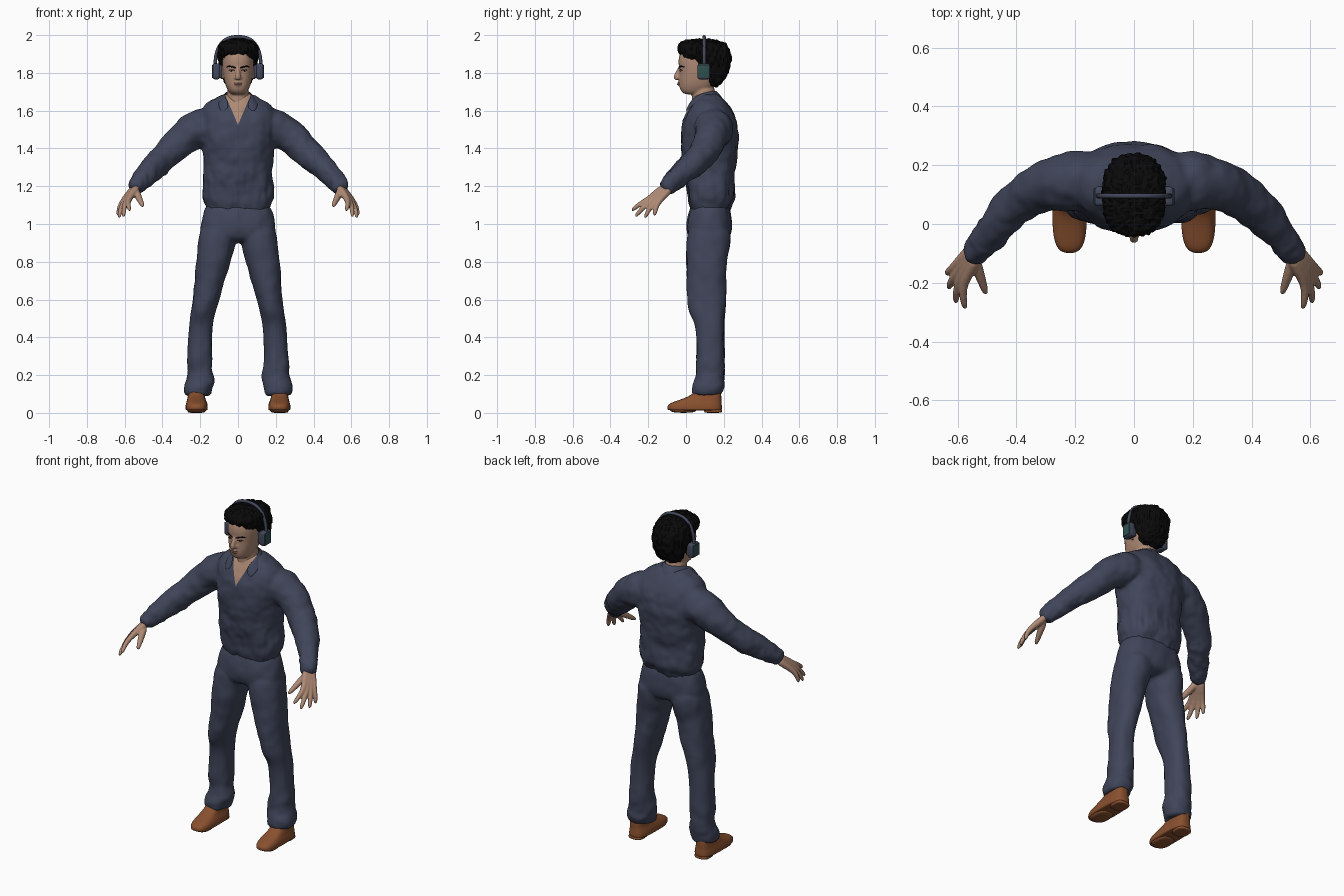
import bpy, bmesh, math
from mathutils import Vector, noise

cube = bpy.data.objects.get("Cube")
if cube:
    bpy.data.objects.remove(cube)


def material(name, r, g, b):
    m = bpy.data.materials.new(name)
    m.use_nodes = True
    m.diffuse_color = (r, g, b, 1)
    bsdf = m.node_tree.nodes["Principled BSDF"]
    bsdf.inputs["Base Color"].default_value = (r, g, b, 1)
    bsdf.inputs["Roughness"].default_value = 0.8
    return m


CLOTH = material("navy cloth", .05, .059, .1)
SKIN = material("skin", .42, .25, .175)
HAIR = material("black hair", .003, .003, .003)
LEATHER = material("brown leather", .25, .08, .028)
PLASTIC = material("blue grey plastic", .055, .063, .105)
TEAL = material("teal plastic", .03, .08, .08)
WHITE = material("eye white", .4, .34, .3)
LIP = material("lips", .33, .165, .12)


def bridge(bm, rings):
    """Skin a list of vertex rings and cap both ends."""
    n = len(rings[0])
    for a, b in zip(rings, rings[1:]):
        for i in range(n):
            bm.faces.new((a[i], a[(i + 1) % n], b[(i + 1) % n], b[i]))
    bm.faces.new(rings[0])
    bm.faces.new(rings[-1])


def stack(bm, rows, power=2.4, n=20):
    """Loft horizontal rounded sections: (z, x0, x1, y0, y1)."""
    rings = []
    for z, x0, x1, y0, y1 in rows:
        ring = []
        for i in range(n):
            a = math.tau * i / n
            c, s = math.cos(a), math.sin(a)
            x = (x0 + x1) / 2 + (x1 - x0) / 2 * math.copysign(abs(c) ** (2 / power), c)
            y = (y0 + y1) / 2 + (y1 - y0) / 2 * math.copysign(abs(s) ** (2 / power), s)
            ring.append(bm.verts.new((x, y, z)))
        rings.append(ring)
    bridge(bm, rings)


def body(bm, rows, power=2.4):
    """Stack that is symmetric in x: (z, half width, y0, y1)."""
    stack(bm, [(z, -w, w, y0, y1) for z, w, y0, y1 in rows], power)


def tube(bm, points, radii, n=12):
    pts = [Vector(p) for p in points]
    rings = []
    for k, p in enumerate(pts):
        t = (pts[min(k + 1, len(pts) - 1)] - pts[max(k - 1, 0)]).normalized()
        u = t.cross(Vector((0, 1, 0))).normalized()
        v = t.cross(u)
        rings.append([bm.verts.new(p + radii[k] * (u * math.cos(a) + v * math.sin(a)))
                      for a in (math.tau * i / n for i in range(n))])
    bridge(bm, rings)


def finish(name, bm, mat, mirror=False, sub=0, voxel=0, smooth=0, fold=None, thick=0, angle=50):
    bmesh.ops.recalc_face_normals(bm, faces=bm.faces)
    me = bpy.data.meshes.new(name)
    bm.to_mesh(me)
    bm.free()
    ob = bpy.data.objects.new(name, me)
    bpy.context.collection.objects.link(ob)
    me.materials.append(mat)
    if mirror:
        ob.modifiers.new("mirror", 'MIRROR')
    if thick:
        ob.modifiers.new("thickness", 'SOLIDIFY').thickness = thick
    if sub:
        m = ob.modifiers.new("round", 'SUBSURF')
        m.levels = m.render_levels = sub
    if voxel:
        m = ob.modifiers.new("blend", 'REMESH')
        m.mode = 'VOXEL'
        m.voxel_size = voxel
    if smooth:
        m = ob.modifiers.new("relax", 'SMOOTH')
        m.iterations = smooth
    bpy.ops.object.select_all(action='DESELECT')
    ob.select_set(True)
    bpy.context.view_layer.objects.active = ob
    bpy.ops.object.convert(target='MESH')
    if fold:
        moves = [v.co + v.normal * fold(v.co) for v in ob.data.vertices]
        for v, co in zip(ob.data.vertices, moves):
            v.co = co
    bpy.ops.object.shade_smooth_by_angle(angle=math.radians(angle))
    return ob


# Shirt: torso and sleeves blended together, with soft folds
bm = bmesh.new()
body(bm, [(1.04, .16, .03, .225), (1.09, .165, .02, .235), (1.12, .19, .01, .255),
          (1.16, .2, .005, .26), (1.22, .184, 0, .257), (1.32, .184, -.02, .265),
          (1.42, .192, -.033, .28), (1.5, .2, -.03, .282), (1.58, .208, -.008, .264),
          (1.63, .185, .02, .23), (1.665, .125, .04, .2), (1.69, .075, .055, .175)])
for s in (1, -1):
    arm = [(.1, .15, 1.51), (.205, .147, 1.517), (.28, .138, 1.463), (.355, .103, 1.393),
           (.415, .058, 1.332), (.478, -.015, 1.272), (.535, -.088, 1.208), (.558, -.118, 1.18)]
    tube(bm, [(s * x, y, z) for x, y, z in arm],
         [.1, .108, .092, .079, .073, .064, .052, .043], 16)


def shirt_fold(p):
    q = Vector((p.x * 10, p.y * 8, p.z * 10))
    gather = .005 * noise.noise((p.x * 40, p.y * 40, p.z * 6)) if p.z < 1.28 else 0
    return .008 * noise.noise(q) + .005 * noise.noise(q * 2.3) + gather


shirt = finish("shirt", bm, CLOTH, sub=2, voxel=.011, smooth=7, fold=shirt_fold)

# Open neck: cut a clean V and colour it as skin
shirt.data.materials.append(SKIN)
bm = bmesh.new()
bm.from_mesh(shirt.data)
for s in (1, -1):
    near = [f for f in bm.faces if f.calc_center_median().z > 1.48
            and f.calc_center_median().y < .12 and abs(f.calc_center_median().x) < .13]
    geom = set(near) | {e for f in near for e in f.edges} | {v for f in near for v in f.verts}
    bmesh.ops.bisect_plane(bm, geom=list(geom), plane_co=(0, 0, 1.525), plane_no=(s, 0, -.43))
for f in bm.faces:
    c = f.calc_center_median()
    if c.y < .09 and abs(c.x) < (c.z - 1.525) * .43:
        f.material_index = 1
bm.to_mesh(shirt.data)
bm.free()

# Folded collar
bm = bmesh.new()
inner = [(0, .165, 1.71), (.05, .145, 1.71), (.074, .09, 1.70), (.068, .036, 1.675), (.04, .004, 1.625)]
outer = [(0, .207, 1.66), (.065, .192, 1.655), (.108, .1, 1.655), (.112, .026, 1.635), (.088, -.012, 1.58)]
for s in (1, -1):
    a, b = ([bm.verts.new((s * x, y, z)) for x, y, z in line] for line in (inner, outer))
    for i in range(4):
        bm.faces.new((a[i], a[i + 1], b[i + 1], b[i]))
bmesh.ops.remove_doubles(bm, verts=bm.verts, dist=.0005)
finish("collar", bm, CLOTH, sub=2, thick=.01)

# Trousers: hips and two legs
bm = bmesh.new()
body(bm, [(1.13, .16, .03, .225), (1.07, .18, .015, .238), (1.0, .2, 0, .245),
          (.94, .202, 0, .242), (.9, .17, .03, .21)])
leg = [(1.0, .02, .195, .01, .235), (.92, .008, .209, 0, .24), (.86, .022, .216, 0, .226),
       (.78, .046, .224, 0, .217), (.6, .1, .238, .006, .213), (.53, .12, .25, .012, .206),
       (.48, .13, .257, .045, .204), (.4, .138, .264, .053, .203), (.3, .136, .27, .055, .203),
       (.2, .13, .272, .055, .204), (.165, .122, .28, .046, .202), (.13, .136, .288, .042, .198),
       (.1, .142, .284, .036, .194), (.09, .15, .278, .042, .188)]
for s in (1, -1):
    stack(bm, [(z, s * a, s * b, y0, y1) for z, a, b, y0, y1 in leg], 2.2)


def trouser_fold(p):
    low = max(0, 1 - p.z / .6)
    q = Vector((p.x * 9, p.y * 9, p.z * (7 + 14 * low)))
    return (.006 + .01 * low) * noise.noise(q) + .004 * noise.noise(q * 2.2)


finish("trousers", bm, CLOTH, sub=2, voxel=.011, smooth=4, fold=trouser_fold)

# Shoes with a flat sole and raised heel
bm = bmesh.new()
stack(bm, [(.012, .166, .272, -.085, .185), (.016, .16, .278, -.1, .192), (.034, .159, .279, -.102, .192),
           (.05, .162, .276, -.09, .19), (.064, .168, .271, -.05, .188), (.08, .174, .268, -.003, .188),
           (.105, .176, .262, .045, .187), (.14, .18, .258, .06, .18)], 3)
stack(bm, [(0, .18, .262, .1, .188), (.004, .175, .266, .095, .192), (.026, .172, .268, .095, .192)], 3)
stack(bm, [(0, .18, .26, -.06, .035), (.01, .168, .27, -.088, .055), (.025, .168, .27, -.09, .06)], 2.6)
finish("shoes", bm, LEATHER, mirror=True, sub=2)

# Hands: four fingers running from the wrist, plus a thumb
bm = bmesh.new()
spread = Vector((-.5, -.85, .2))
tips = [(.636, -.168, 1.04), (.631, -.22, 1.028), (.606, -.272, 1.034), (.572, -.292, 1.068)]
for i, tip in enumerate(tips):
    wrist = Vector((.54, -.095, 1.195)) + spread * (i - 1.5) * .012
    knuckle = Vector((.597, -.175, 1.122)) + spread * (i - 1.5) * .021
    middle = knuckle.lerp(Vector(tip), .5) + Vector((.006, -.004, .004))
    tube(bm, [wrist, wrist.lerp(knuckle, .5), knuckle, middle, tip], [.022, .02, .016, .0135, .0105])
tube(bm, [(.54, -.115, 1.18), (.53, -.16, 1.147), (.515, -.2, 1.12), (.502, -.242, 1.09)],
     [.019, .02, .015, .011])
finish("hands", bm, SKIN, mirror=True, sub=1, voxel=.005, smooth=2)

# Head, neck, nose and ears blended together
bm = bmesh.new()
body(bm, [(1.685, .03, 0, .08), (1.695, .046, -.022, .11), (1.715, .058, -.034, .14),
          (1.74, .069, -.037, .16), (1.775, .077, -.038, .18), (1.815, .083, -.036, .195),
          (1.85, .085, -.042, .2), (1.89, .083, -.04, .2), (1.93, .07, -.02, .19), (1.955, .045, .02, .15)])
body(bm, [(1.58, .07, .03, .17), (1.66, .06, .03, .16), (1.76, .058, .03, .15)], 2)
tube(bm, [(0, -.028, 1.835), (0, -.04, 1.81), (0, -.05, 1.788), (0, -.054, 1.775), (0, -.04, 1.764)],
     [.009, .011, .014, .016, .013])
for s in (1, -1):
    tube(bm, [(s * .013, -.03, 1.785), (s * .014, -.036, 1.774), (s * .012, -.03, 1.765)], [.008, .011, .008])
    tube(bm, [(s * .084, .085, 1.765), (s * .092, .09, 1.8), (s * .09, .1, 1.84)], [.01, .018, .014])
tube(bm, [(-.02, -.03, 1.743), (0, -.036, 1.743), (.02, -.03, 1.743)], [.01, .014, .01])
head = finish("head", bm, SKIN, sub=2, voxel=.006, smooth=2)


def on_face(x, z, out=0.0):
    """Point on the front of the face."""
    hit, point, normal, index = head.ray_cast(Vector((x, -1, z)), Vector((0, 1, 0)))
    return Vector((x, (point.y if hit else -.03) - out, z))


def blob(bm, centre, size):
    new = bmesh.ops.create_uvsphere(bm, u_segments=16, v_segments=8, radius=1)["verts"]
    bmesh.ops.scale(bm, vec=size, verts=new)
    bmesh.ops.translate(bm, vec=centre, verts=new)


# Eyes, brows and mouth
bm = bmesh.new()
blob(bm, on_face(.034, 1.812), (.013, .003, .004))
finish("eye_whites", bm, WHITE, mirror=True)
bm = bmesh.new()
blob(bm, on_face(.034, 1.812, .002), (.005, .003, .004))
tube(bm, [on_face(x, z) for x, z in ((.019, 1.812), (.027, 1.816), (.037, 1.817), (.05, 1.813))],
     [.0015, .002, .0025, .0015])
finish("irises_and_lashes", bm, HAIR, mirror=True)
bm = bmesh.new()
tube(bm, [on_face(x, z) for x, z in ((.012, 1.826), (.028, 1.832), (.046, 1.836), (.062, 1.83))],
     [.003, .004, .004, .002])
finish("eyebrows", bm, HAIR, mirror=True)
bm = bmesh.new()
for z, w, h in ((1.7465, .023, .0035), (1.739, .02, .0045)):
    tube(bm, [on_face(w * k, z) for k in (-1, -.5, 0, .5, 1)], [.001, h * .8, h, h * .8, .001])
finish("lips", bm, LIP, sub=1)

# Hair: a thick cap, low at the nape, with fine upright strands
bm = bmesh.new()
body(bm, [(1.728, .05, .12, .168), (1.75, .072, .115, .192), (1.8, .09, .095, .218),
          (1.835, .098, .05, .234), (1.87, .103, .025, .238), (1.893, .107, -.03, .236),
          (1.92, .108, -.046, .228), (1.945, .1, -.042, .215), (1.965, .078, -.02, .185), (1.975, .045, .03, .14)])


def tuft(p):
    strand = Vector((p.x * 85, p.y * 85, p.z * 22))
    return .003 + .006 * noise.noise(p * 30) + .008 * noise.noise(strand)


finish("hair", bm, HAIR, sub=2, voxel=.005, smooth=1, fold=tuft, angle=30)

# Headphones: band, ear cups and coloured outer plates
bm = bmesh.new()
arc = [math.pi * i / 32 for i in range(33)]
tube(bm, [(math.copysign(abs(math.cos(a)) ** .8, math.cos(a)) * .121, .096,
           1.83 + .161 * math.sin(a) ** .8) for a in arc], [.009] * 33, 10)
finish("headphone_band", bm, PLASTIC)


def rounded_box(name, mat, centre, size, bevel):
    bm = bmesh.new()
    bmesh.ops.create_cube(bm, size=1)
    bmesh.ops.scale(bm, vec=size, verts=bm.verts)
    bmesh.ops.translate(bm, vec=centre, verts=bm.verts)
    bmesh.ops.bevel(bm, geom=bm.edges[:], offset=bevel, segments=3, profile=.5, affect='EDGES')
    finish(name, bm, mat, mirror=True, angle=40)


rounded_box("ear_cups", PLASTIC, (.115, .094, 1.808), (.04, .066, .084), .012)
rounded_box("ear_cup_plates", TEAL, (.133, .094, 1.808), (.008, .056, .072), .003)
rounded_box("ear_cushions", PLASTIC, (.094, .094, 1.808), (.02, .056, .07), .008)
